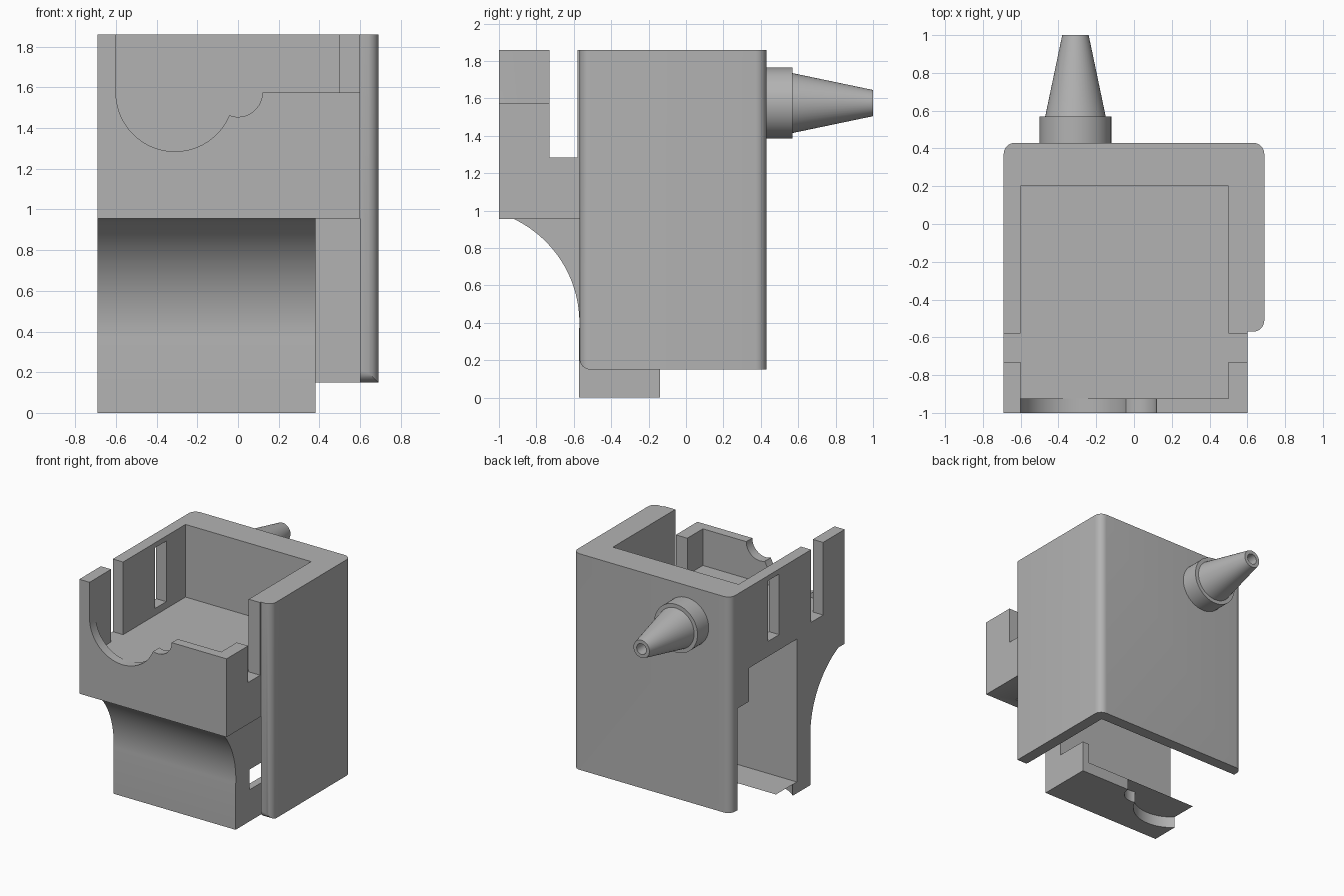
import bpy, bmesh, math
from mathutils import Vector

if "Cube" in bpy.data.objects:
    bpy.data.objects.remove(bpy.data.objects["Cube"])

grey = bpy.data.materials.new("plain grey")
grey.diffuse_color = (0.45, 0.45, 0.45, 1)
grey.use_nodes = True
grey.node_tree.nodes["Principled BSDF"].inputs["Base Color"].default_value = grey.diffuse_color


def arc(cx, cy, r, a0, a1, n=16):
    """Points on an arc, angles in degrees."""
    return [(cx + r * math.cos(math.radians(a0 + (a1 - a0) * i / n)),
             cy + r * math.sin(math.radians(a0 + (a1 - a0) * i / n))) for i in range(n + 1)]


def finish(name, bm):
    bmesh.ops.recalc_face_normals(bm, faces=bm.faces)
    me = bpy.data.meshes.new(name)
    bm.to_mesh(me)
    bm.free()
    me.materials.append(grey)
    ob = bpy.data.objects.new(name, me)
    bpy.context.collection.objects.link(ob)
    return ob


def prism(name, pts, axis, a, b):
    """Extrude a 2D outline along an axis from a to b."""
    place = {"x": lambda p, t: (t, p[0], p[1]),
             "y": lambda p, t: (p[0], t, p[1]),
             "z": lambda p, t: (p[0], p[1], t)}[axis]
    bm = bmesh.new()
    face = bm.faces.new([bm.verts.new(place(p, a)) for p in pts])
    out = bmesh.ops.extrude_face_region(bm, geom=[face])
    move = Vector(place((0, 0), b - a))
    bmesh.ops.translate(bm, vec=move, verts=[v for v in out["geom"] if isinstance(v, bmesh.types.BMVert)])
    return finish(name, bm)


def box(name, x0, x1, y0, y1, z0, z1):
    return prism(name, [(x0, y0), (x1, y0), (x1, y1), (x0, y1)], "z", z0, z1)


def combine(ob, other, op="DIFFERENCE"):
    """Apply a boolean and drop the helper."""
    mod = ob.modifiers.new("bool", "BOOLEAN")
    mod.operation, mod.solver, mod.object = op, "EXACT", other
    bpy.context.view_layer.objects.active = ob
    bpy.ops.object.modifier_apply(modifier=mod.name)
    bpy.data.objects.remove(other)


def smooth(ob):
    bpy.ops.object.select_all(action="DESELECT")
    ob.select_set(True)
    bpy.context.view_layer.objects.active = ob
    bpy.ops.object.shade_smooth_by_angle(angle=math.radians(30))


def double_notch(cx, cy):
    """Large and small round notch meeting in a cusp, from left to right."""
    jx, jy = 0.267, -0.112
    big_end = 360 + math.degrees(math.atan2(jy, jx))
    small_start = 360 + math.degrees(math.atan2(jy, jx - 0.31))
    return (arc(cx, cy, 0.29, 180, big_end, 28)
            + arc(cx + 0.31, cy, 0.12, small_start, 360, 14)[1:])


# Upper tray: hollow box with a raised floor
carrier = box("carrier", -0.69, 0.60, -1.0, 0.34, 0.955, 1.86)
combine(carrier, box("tray_cut", -0.60, 0.50, -0.925, 0.20, 1.285, 2.2))
combine(carrier, box("under_cut", -0.9, 0.50, -0.40, 0.20, 0.8, 1.22))

# Curved lower body with a thin foot plate
body = prism("body", [(-0.92, 1.1)] + arc(-1.185, 0.40, 0.615, 64.5, -5.6, 28)
             + [(-0.573, 0), (-0.14, 0), (-0.14, 0.09), (-0.40, 0.09), (-0.40, 1.1)],
             "x", -0.69, 0.38)
combine(body, prism("foot_cut", [(-0.78, 0.1)] + double_notch(-0.49, -0.14) + [(-0.06, 0.1)],
                    "z", -0.1, 0.09))
combine(carrier, body, "UNION")

# Right side wall of the lower body, with a low opening above a sill
side = box("side_wall", 0.32, 0.38, -0.45, 0.20, 0.41, 1.25)
combine(carrier, side, "UNION")
sill = box("sill", 0.32, 0.38, -0.45, -0.14, 0.05, 0.25)
combine(carrier, sill, "UNION")

# Front wall notch, lowered right post, side slots and window
combine(carrier, prism("front_cut", [(-0.60, 2.2)] + double_notch(-0.31, 1.575)
                       + [(0.8, 1.575), (0.8, 2.2)], "y", -1.2, -0.90))
combine(carrier, box("post_cut", 0.45, 0.8, -1.2, -0.70, 1.575, 2.2))
for x0, x1 in ((-0.8, -0.55), (0.45, 0.7)):
    combine(carrier, box("slot_cut", x0, x1, -0.73, -0.58, 1.285, 2.2))
combine(carrier, box("window_cut", -0.8, -0.55, -0.18, -0.04, 1.34, 1.82))
smooth(carrier)

# Outer shell: L-shaped in plan with rounded vertical corners
R = 0.06
shell = prism("outer_shell",
              [(0.60, -0.57)] + arc(0.69 - R, -0.57 + R, R, -90, 0, 8)[1:]
              + arc(0.69 - R, 0.43 - R, R, 0, 90, 8) + arc(-0.69 + R, 0.43 - R, R, 90, 180, 8)
              + [(-0.69, 0.34), (0.60, 0.34)], "z", 0.15, 1.86)
# rounded lower front corner
combine(shell, prism("corner_keep", arc(-0.57 + R, 0.15 + R, R, 180, 270, 8)
                     + [(0.6, 0.15), (0.6, 2.0), (-0.57, 2.0)], "x", -0.9, 0.9), "INTERSECT")
smooth(shell)

# Hose nozzle: turned collar and cone with a blind bore
profile = [(0, 0.42), (0.19, 0.42), (0.19, 0.57), (0.16, 0.57), (0.07, 1.0),
           (0.042, 1.0), (0.042, 0.60), (0, 0.60)]
bm = bmesh.new()
verts = [bm.verts.new((r, y, 0)) for r, y in profile]
edges = [bm.edges.new(pair) for pair in zip(verts, verts[1:])]
bmesh.ops.spin(bm, geom=verts + edges, cent=(0, 0, 0), axis=(0, 1, 0),
               angle=math.tau, steps=48, use_merge=True)
bmesh.ops.remove_doubles(bm, verts=bm.verts, dist=1e-5)
bmesh.ops.translate(bm, vec=(-0.31, 0, 1.575), verts=bm.verts)
nozzle = finish("nozzle", bm)
smooth(nozzle)
